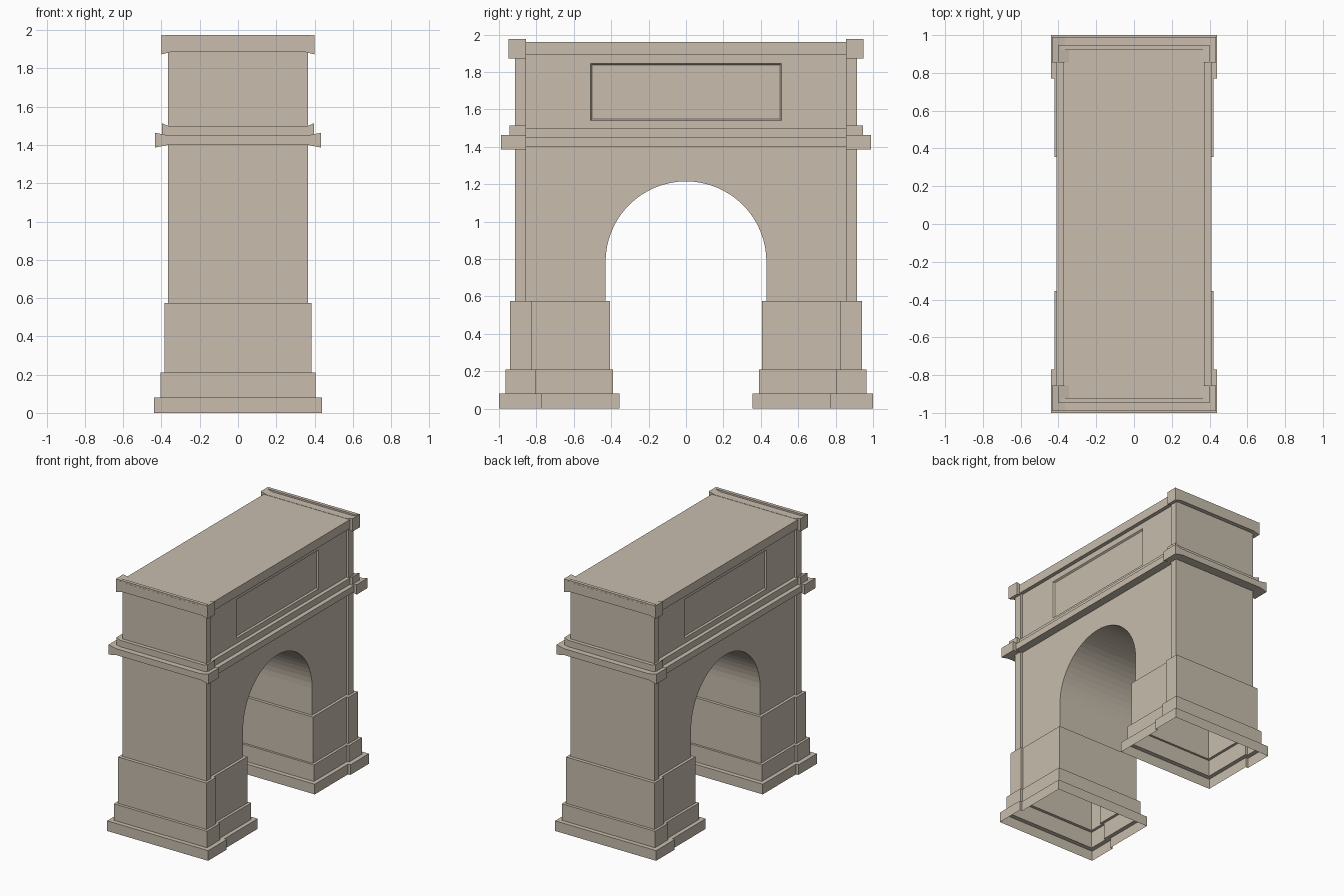
import bpy, bmesh, math

if "Cube" in bpy.data.objects:
    bpy.data.objects.remove(bpy.data.objects["Cube"])

stone = bpy.data.materials.new("beige_stone")
stone.diffuse_color = (0.58, 0.51, 0.42, 1)
stone.use_nodes = True
stone.node_tree.nodes["Principled BSDF"].inputs["Base Color"].default_value = stone.diffuse_color


def finish(name, bm, normals=True):
    if normals:
        bmesh.ops.recalc_face_normals(bm, faces=bm.faces)
    me = bpy.data.meshes.new(name)
    bm.to_mesh(me)
    bm.free()
    me.materials.append(stone)
    ob = bpy.data.objects.new(name, me)
    bpy.context.collection.objects.link(ob)
    return ob


def box(name, hx, y0, y1, z0, z1, open_bottom=False):
    """Box centred on x = 0, optionally without its underside."""
    bm = bmesh.new()
    bmesh.ops.create_cube(bm, size=1)
    for v in bm.verts:
        v.co = (v.co.x * 2 * hx,
                (y0 + y1) / 2 + v.co.y * (y1 - y0),
                (z0 + z1) / 2 + v.co.z * (z1 - z0))
    bmesh.ops.recalc_face_normals(bm, faces=bm.faces)
    if open_bottom:
        bmesh.ops.delete(bm, geom=[f for f in bm.faces if f.normal.z < -0.9],
                         context='FACES')
    return finish(name, bm, False)


def end_cornice(name, s, hx, inner, y1, z0, z1, e):
    """Cornice return at one end; top and bottom flare towards the corners."""
    prof = [(-hx, z0 - e), (-inner, z0), (inner, z0), (hx, z0 - e),
            (hx, z1 + e), (inner, z1), (-inner, z1), (-hx, z1 + e)]
    bm = bmesh.new()
    a = [bm.verts.new((x, s * Y_SPLIT, z)) for x, z in prof]
    b = [bm.verts.new((x, s * y1, z)) for x, z in prof]
    bm.faces.new(a)
    bm.faces.new(b)
    for i in range(8):
        j = (i + 1) % 8
        bm.faces.new((a[i], a[j], b[j], b[i]))
    finish(name, bm)


Y_SPLIT, WALL, R, SPRING, PIER_Z = 0.855, 0.345, 0.43, 0.785, 0.575

# Stepped pier bases: hollow shells, wider at the outer ends
# (outer half width, inner half width, y inner, y split, y outer)
T1 = (0.44, 0.42, 0.355, 0.77, 1.0)
T2 = (0.405, 0.388, 0.39, 0.805, 0.965)
T3 = (0.385, 0.367, 0.407, 0.825, 0.942)
T4 = (0.365, WALL, R, Y_SPLIT, 0.915)
levels = [(T1, 0), (T1, 0.08), (T2, 0.08), (T2, 0.21),
          (T3, 0.21), (T3, PIER_Z), (T4, PIER_Z)]
for s, side in ((-1, "front"), (1, "back")):
    bm = bmesh.new()
    rings = []
    for (a, b, yi, ys, yo), z in levels:
        plan = [(-a, yo), (a, yo), (a, ys), (b, ys), (b, yi), (-b, yi), (-b, ys), (-a, ys)]
        rings.append([bm.verts.new((x, s * y, z)) for x, y in plan])
    for lo, hi in zip(rings, rings[1:]):
        for i in range(8):
            j = (i + 1) % 8
            bm.faces.new((lo[i], lo[j], hi[j], hi[i]))
    finish(side + "_pier_base", bm)
    # Corner pilaster block across the end of the arch
    y0, y1 = sorted((s * Y_SPLIT, s * 0.915))
    box(side + "_end_wall", 0.365, y0, y1, PIER_Z, 1.955, True)

# Arched walls with the vault between them
N = 32
arc = [(R * math.cos(math.pi * i / N), SPRING + R * math.sin(math.pi * i / N))
       for i in range(N + 1)]
opening = [(R, PIER_Z)] + arc + [(-R, PIER_Z)]
bm = bmesh.new()
for x in (-WALL, WALL):
    outline = opening + [(-Y_SPLIT, PIER_Z), (-Y_SPLIT, 1.4), (Y_SPLIT, 1.4), (Y_SPLIT, PIER_Z)]
    f = bm.faces.new([bm.verts.new((x, y, z)) for y, z in outline])
    f.normal_update()
    if f.normal.x * x < 0:
        f.normal_flip()
near = [bm.verts.new((-WALL, y, z)) for y, z in opening]
far = [bm.verts.new((WALL, y, z)) for y, z in opening]
for i in range(len(opening) - 1):
    f = bm.faces.new((near[i], near[i + 1], far[i + 1], far[i]))
    f.normal_update()
    c = f.calc_center_median()
    if f.normal.y * c.y + f.normal.z * (c.z - SPRING) > 0:   # face into the opening
        f.normal_flip()
finish("arched_walls", bm, False)

# Attic walls, each with a recessed panel
ys, zs = (-Y_SPLIT, -0.51, 0.51, Y_SPLIT), (1.4, 1.54, 1.845, 1.955)
for sx, side in ((-1, "left"), (1, "right")):
    bm = bmesh.new()
    g = [[bm.verts.new((sx * WALL, y, z)) for z in zs] for y in ys]
    panel = None
    for i in range(3):
        for j in range(3):
            q = [g[i][j], g[i + 1][j], g[i + 1][j + 1], g[i][j + 1]]
            f = bm.faces.new(q if sx > 0 else q[::-1])
            if i == j == 1:
                panel = f
    bm.normal_update()
    bmesh.ops.inset_region(bm, faces=[panel], thickness=0.012, depth=-0.012)
    finish(side + "_attic_wall", bm, False)

# Cornices along the long sides; the top one carries the roof
box("lower_cornice", 0.41, -Y_SPLIT, Y_SPLIT, 1.40, 1.45)
box("cornice_step", 0.375, -Y_SPLIT, Y_SPLIT, 1.45, 1.50)
box("roof_cornice", 0.375, -Y_SPLIT, Y_SPLIT, 1.89, 1.96)

# Cornice returns and roof lip at both ends
for s, side in ((-1, "front"), (1, "back")):
    end_cornice(side + "_lower_cornice", s, 0.435, 0.365, 0.99, 1.40, 1.45, 0.014)
    end_cornice(side + "_cornice_step", s, 0.398, 0.365, 0.945, 1.45, 1.50, 0.014)
    end_cornice(side + "_roof_cornice", s, 0.40, 0.345, 0.948, 1.887, 1.962, 0.014)
    y0, y1 = sorted((s * 0.92, s * 0.947))
    box(side + "_roof_lip", 0.385, y0, y1, 1.95, 1.975)
